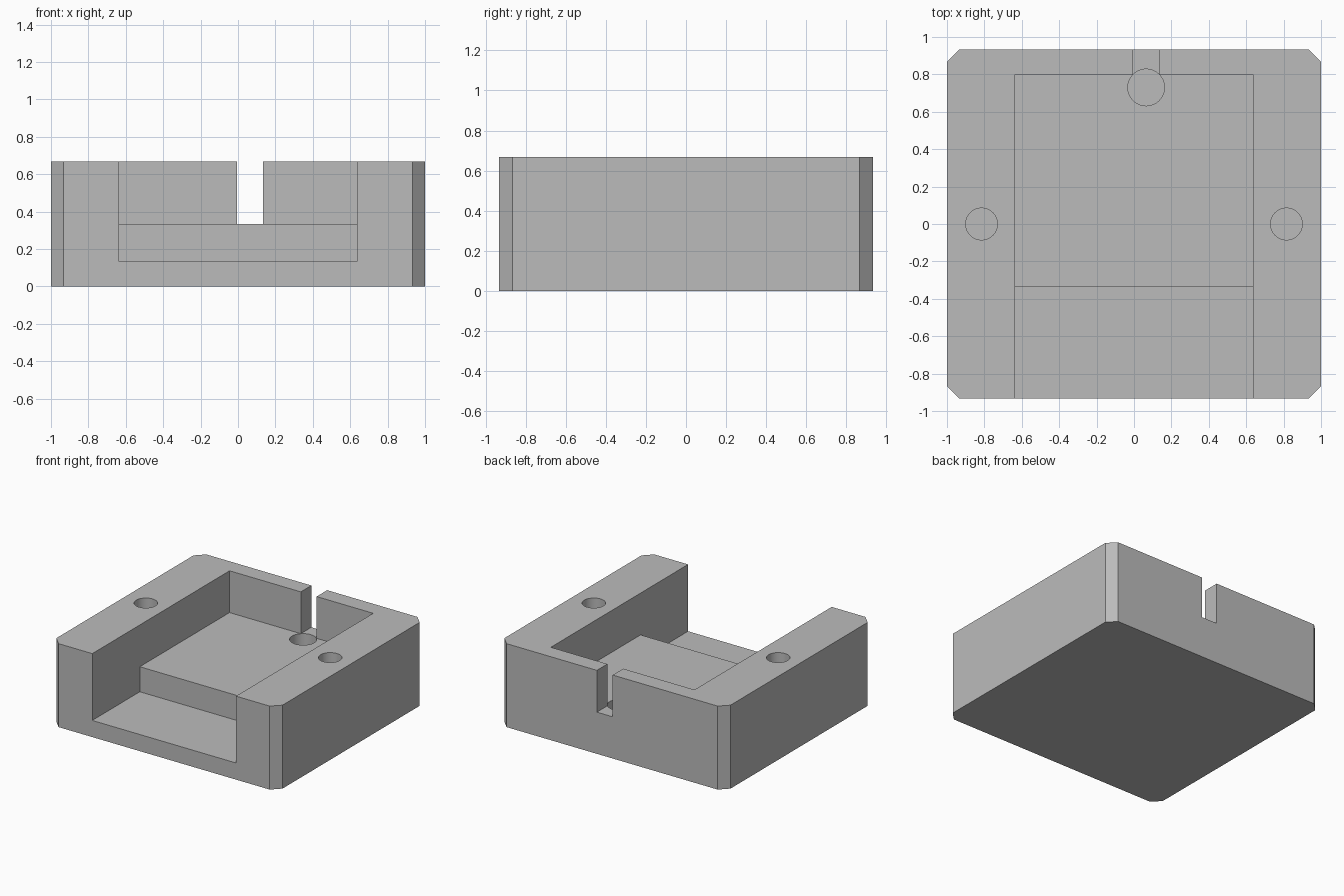
import bpy
import bmesh

cube = bpy.data.objects.get("Cube")
if cube:
    bpy.data.objects.remove(cube, do_unlink=True)

grey = bpy.data.materials.new("plain grey")
grey.use_nodes = True
colour = (0.5, 0.5, 0.5, 1)
grey.diffuse_color = colour
grey.node_tree.nodes["Principled BSDF"].inputs["Base Color"].default_value = colour


def prism(name, outline, z0, z1):
    """Extrude a flat outline between two heights."""
    bm = bmesh.new()
    face = bm.faces.new([bm.verts.new((x, y, z0)) for x, y in outline])
    top = bmesh.ops.extrude_face_region(bm, geom=[face])
    verts = [v for v in top["geom"] if isinstance(v, bmesh.types.BMVert)]
    bmesh.ops.translate(bm, verts=verts, vec=(0, 0, z1 - z0))
    bmesh.ops.recalc_face_normals(bm, faces=bm.faces[:])
    mesh = bpy.data.meshes.new(name)
    bm.to_mesh(mesh)
    bm.free()
    mesh.materials.append(grey)
    obj = bpy.data.objects.new(name, mesh)
    bpy.context.collection.objects.link(obj)
    return obj


def box(name, x0, x1, y0, y1, z0, z1):
    return prism(name, [(x0, y0), (x1, y0), (x1, y1), (x0, y1)], z0, z1)


def cylinder(name, x, y, radius, z0, z1):
    bpy.ops.mesh.primitive_cylinder_add(vertices=64, radius=radius, depth=z1 - z0,
                                        location=(x, y, (z0 + z1) / 2))
    obj = bpy.context.object
    obj.name = name
    obj.data.materials.append(grey)
    return obj


W, D, H, C = 1.0, 0.933, 0.667, 0.067   # half width, half depth, height, chamfer
PW, FLOOR, STEP = 0.635, 0.333, 0.133   # pocket half width, floor heights
SLOT_X = 0.065

# Block with chamfered upright corners
block = prism("block", [(-W + C, -D), (W - C, -D), (W, -D + C), (W, D - C),
                        (W - C, D), (-W + C, D), (-W, D - C), (-W, -D + C)], 0, H)

# Stepped pocket, open at the front, with a slot through the back wall
cutters = [
    box("pocket_cutter", -PW, PW, -1.2, 0.8, FLOOR, 1),
    box("front_step_cutter", -PW, PW, -1.2, -0.333, STEP, 0.8),
    box("back_slot_cutter", SLOT_X - 0.07, SLOT_X + 0.07, 0.6, 1.2, FLOOR, 0.9),
    cylinder("floor_hole_cutter", SLOT_X, 0.73, 0.098, STEP, 0.4),
]
# Blind holes in the side rails
for side in (-1, 1):
    cutters.append(cylinder("rail_hole_cutter", side * 0.815, 0, 0.085, FLOOR, 0.8))

bpy.context.view_layer.objects.active = block
for cutter in cutters:
    cutter.hide_render = True
    mod = block.modifiers.new(cutter.name, "BOOLEAN")
    mod.operation = "DIFFERENCE"
    mod.solver = "EXACT"
    mod.object = cutter
    bpy.ops.object.modifier_apply(modifier=mod.name)
    bpy.data.objects.remove(cutter, do_unlink=True)

# Smooth hole walls, sharp edges elsewhere
bpy.ops.object.select_all(action="DESELECT")
block.select_set(True)
bpy.context.view_layer.objects.active = block
bpy.ops.object.shade_smooth_by_angle(angle=0.5)
